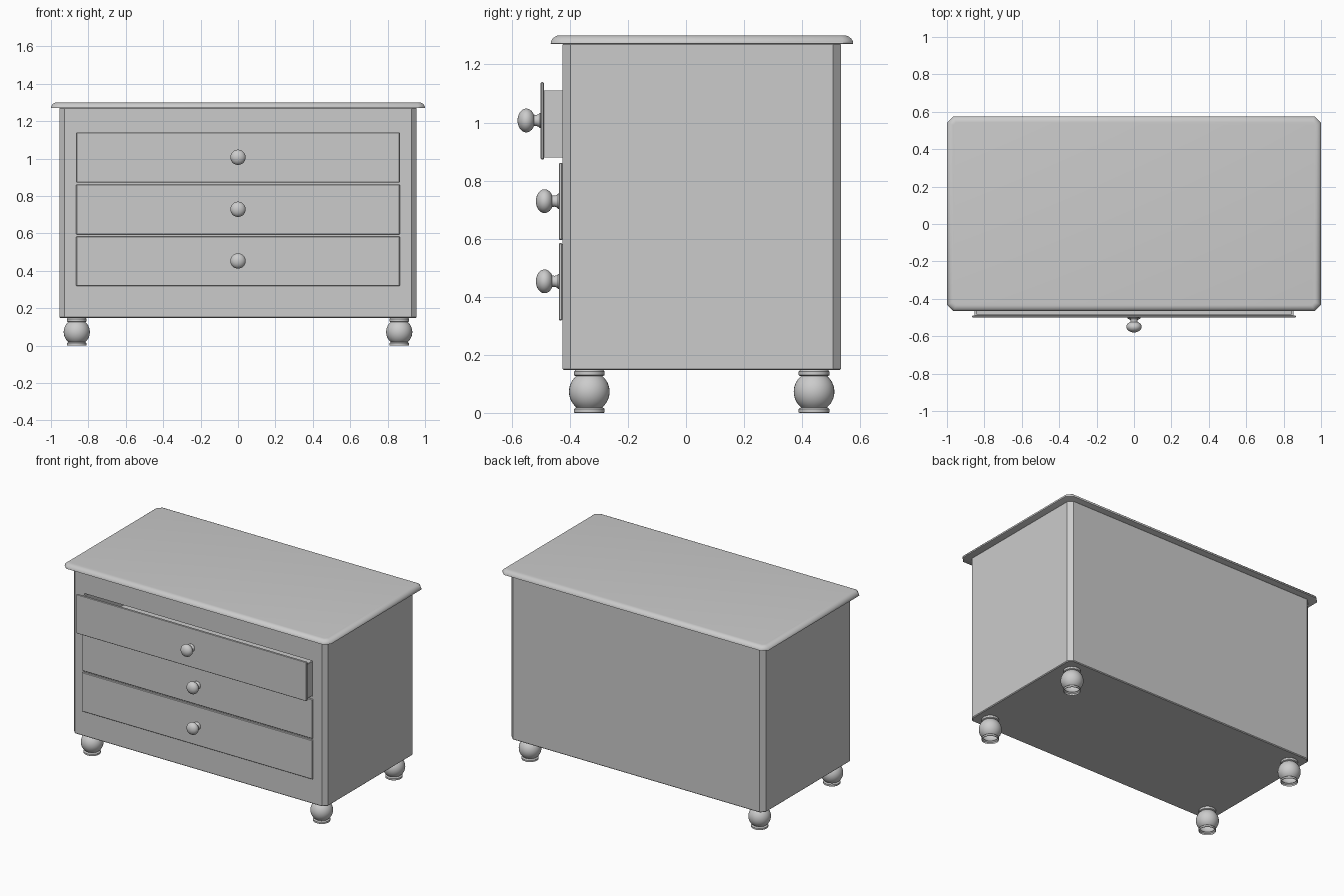
import bpy, bmesh, math
from mathutils import Matrix, Vector

if "Cube" in bpy.data.objects:
    bpy.data.objects.remove(bpy.data.objects["Cube"])


def finish(name, bm, angle=35):
    bmesh.ops.recalc_face_normals(bm, faces=bm.faces)
    me = bpy.data.meshes.new(name)
    bm.to_mesh(me)
    bm.free()
    if angle:
        me.shade_smooth()
        me.set_sharp_from_angle(angle=math.radians(angle))
    ob = bpy.data.objects.new(name, me)
    bpy.context.collection.objects.link(ob)
    return ob


def add_box(bm, lo, hi):
    lo, hi = Vector(lo), Vector(hi)
    m = Matrix.Translation((lo + hi) / 2) @ Matrix.Diagonal((*(hi - lo), 1))
    return bmesh.ops.create_cube(bm, size=1, matrix=m)["verts"]


def chamfered_slab(name, hx, y0, y1, c, layers, angle):
    """Stack of chamfered rectangles; layers are (inset, z)."""
    bm = bmesh.new()
    rings = []
    for d, z in layers:
        x, a, b = hx - d, y0 + d, y1 - d
        k = c - d * 0.586
        pts = [(x, a + k), (x, b - k), (x - k, b), (k - x, b),
               (-x, b - k), (-x, a + k), (k - x, a), (x - k, a)]
        rings.append([bm.verts.new((px, py, z)) for px, py in pts])
    for r, s in zip(rings, rings[1:]):
        for i in range(8):
            j = (i + 1) % 8
            bm.faces.new((r[i], r[j], s[j], s[i]))
    bm.faces.new(rings[0][::-1])
    bm.faces.new(rings[-1])
    return finish(name, bm, angle)


def lathe(name, profile, matrix, steps=32):
    """Spin (radius, height) points around z, then place."""
    bm = bmesh.new()
    vs = [bm.verts.new((r, 0, z)) for r, z in profile]
    es = [bm.edges.new(p) for p in zip(vs, vs[1:])]
    bmesh.ops.spin(bm, geom=vs + es, cent=(0, 0, 0), axis=(0, 0, 1),
                   angle=math.tau, steps=steps, use_duplicate=False)
    bmesh.ops.remove_doubles(bm, verts=bm.verts, dist=1e-5)
    bm.transform(matrix)
    return finish(name, bm)


def arc(r, half, mid, a0, a1, n=14):
    """Elliptical bulge as profile points, angles from -90 to 90."""
    out = []
    for i in range(n + 1):
        t = math.radians(a0 + (a1 - a0) * i / n)
        out.append((r * math.cos(t), mid + half * math.sin(t)))
    return out


# Carcass with chamfered corners
body = chamfered_slab("carcass", 0.955, -0.425, 0.534, 0.028,
                      [(0.005, 0.147), (0, 0.152), (0, 1.268), (0.003, 1.271)], 0)

# Top board with rounded edge
chamfered_slab("top_board", 1.0, -0.466, 0.576, 0.035,
               [(0.004, 1.270), (0, 1.272), (0.001, 1.279), (0.006, 1.288),
                (0.014, 1.295), (0.023, 1.299), (0.032, 1.300)], 40)

# Drawers: bottom of front, pulled-out distance
drawers = {"bottom": (0.319, 0), "middle": (0.595, 0), "top": (0.873, 0.063)}
H = 0.266

# Openings cut in the carcass
bm = bmesh.new()
for z, _ in drawers.values():
    add_box(bm, (-0.856, -0.6, z + 0.003), (0.856, 0.50, z + H - 0.022))
cutter = finish("opening_cutter", bm, 0)
cutter.hide_render = True
cutter.hide_viewport = True
cutter.display_type = 'WIRE'
mod = body.modifiers.new("openings", 'BOOLEAN')
mod.object = cutter
mod.operation = 'DIFFERENCE'
mod.solver = 'EXACT'

knob_profile = ([(0.026, 0.0), (0.026, 0.003), (0.021, 0.008), (0.019, 0.016), (0.020, 0.024)]
                + arc(0.041, 0.030, 0.050, -60, 90))

for name, (z, out) in drawers.items():
    # Front panel
    bm = bmesh.new()
    add_box(bm, (-0.865, -0.438 - out, z), (0.865, -0.426 - out, z + H))
    bmesh.ops.bevel(bm, geom=bm.edges[:], offset=0.003, segments=1, affect='EDGES')
    finish(name + "_drawer_front", bm, 0)

    # Open-topped box behind the front
    bm = bmesh.new()
    add_box(bm, (-0.852, -0.428 - out, z + 0.006), (0.852, 0.47 - out, z + 0.237))
    top = [f for f in bm.faces if all(v.co.z > z + 0.2 for v in f.verts)]
    bmesh.ops.delete(bm, geom=top, context='FACES_ONLY')
    box = finish(name + "_drawer_box", bm, 0)
    shell = box.modifiers.new("walls", 'SOLIDIFY')
    shell.thickness = 0.014
    shell.offset = -1

    # Knob pointing to the front
    place = Matrix.Translation((0, -0.437 - out, z + H / 2 + 0.001)) @ Matrix.Rotation(math.radians(90), 4, 'X')
    lathe(name + "_drawer_knob", knob_profile, place)

# Turned feet
foot_profile = ([(0.050, 0.0), (0.053, 0.002), (0.053, 0.013), (0.050, 0.016)]
                + arc(0.070, 0.070, 0.073, -50, 50)
                + [(0.050, 0.128), (0.053, 0.130), (0.053, 0.142), (0.050, 0.145), (0.048, 0.150)])
for side, x in (("left", -0.862), ("right", 0.862)):
    for end, y in (("front", -0.333), ("back", 0.441)):
        lathe(f"{end}_{side}_foot", foot_profile, Matrix.Translation((x, y, 0)))
